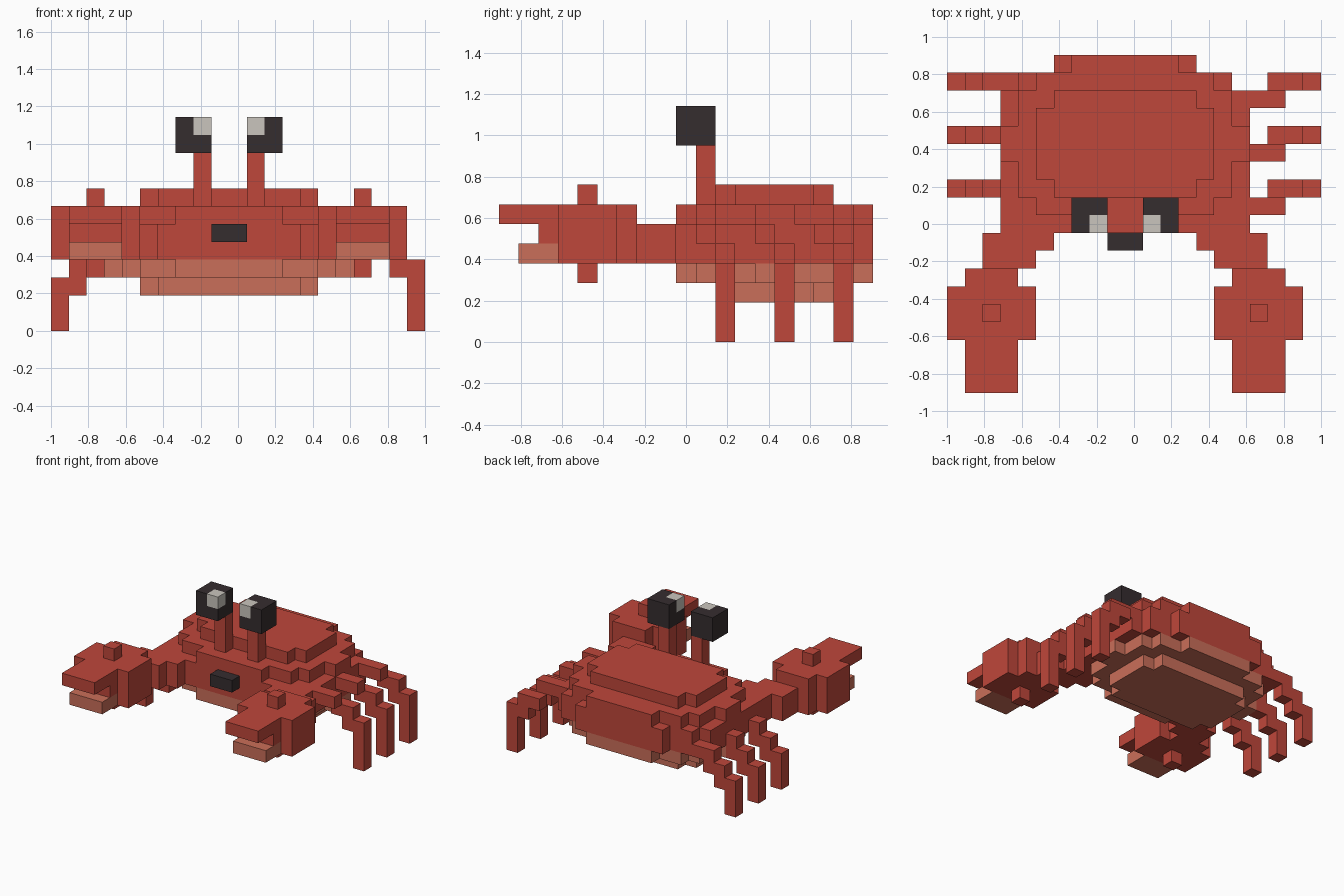
import bpy, bmesh
from mathutils import Vector

if "Cube" in bpy.data.objects:
    bpy.data.objects.remove(bpy.data.objects["Cube"])

# Everything sits on a block grid: 21 wide, 19 deep, 12 high
U = 2 / 21
MID_X, MID_Y = 10, 14  # centre of the shell in blocks


def place(x, y, z):
    return Vector(((x - 10.5) * U, (y - 9.5) * U, z * U))


def material(name, rgb):
    m = bpy.data.materials.new(name)
    m.use_nodes = True
    m.diffuse_color = (*rgb, 1)
    m.node_tree.nodes["Principled BSDF"].inputs["Base Color"].default_value = (*rgb, 1)
    return m


RED = material("shell red", (0.52, 0.063, 0.043))
PINK = material("belly pink", (0.59, 0.157, 0.1))
DARK = material("eye dark", (0.036, 0.026, 0.028))
WHITE = material("eye white", (0.59, 0.56, 0.51))


def finish(name, bm, mat):
    bmesh.ops.recalc_face_normals(bm, faces=bm.faces)
    mesh = bpy.data.meshes.new(name)
    bm.to_mesh(mesh)
    bm.free()
    mesh.materials.append(mat)
    obj = bpy.data.objects.new(name, mesh)
    bpy.context.collection.objects.link(obj)
    return obj


def blocks(name, mat, boxes, flip=False):
    """Join boxes given as x, y, z ranges; flip mirrors them across the shell."""
    bm = bmesh.new()
    for (x0, x1), (y0, y1), (z0, z1) in boxes:
        if flip:
            x0, x1 = 2 * MID_X - x1, 2 * MID_X - x0
        a, b = place(x0, y0, z0), place(x1, y1, z1)
        for v in bmesh.ops.create_cube(bm, size=1)["verts"]:
            v.co = (a + b) / 2 + Vector(p * q for p, q in zip(v.co, b - a))
    return finish(name, bm, mat)


def slab(name, mat, steps, z0, z1):
    """Extrude a stepped oval from (half width, half depth) steps."""
    quarter, depth = [], 0
    for w, d in steps:
        quarter += [(w, depth), (w, d)]
        depth = d
    quarter = quarter[1:]
    half = quarter + [(-x, y) for x, y in reversed(quarter)]
    ring = half + [(-x, -y) for x, y in half]
    bm = bmesh.new()
    face = bm.faces.new([bm.verts.new(place(MID_X + x, MID_Y + y, z0)) for x, y in ring])
    new = bmesh.ops.extrude_face_region(bm, geom=[face])["geom"]
    top = [g for g in new if isinstance(g, bmesh.types.BMVert)]
    bmesh.ops.translate(bm, verts=top, vec=(0, 0, (z1 - z0) * U))
    return finish(name, bm, mat)


# Body in stacked layers
small = [(5, 2), (4, 3)]
medium = [(7, 1), (6, 3), (5, 4), (3, 5)]
large = [(7, 3), (6, 4), (4, 5)]
slab("belly_bottom", PINK, small, 2, 3)
slab("belly_rim", PINK, medium, 3, 4)
slab("shell_middle", RED, large, 4, 6)
slab("shell_upper", RED, medium, 6, 7)
slab("shell_top", RED, small, 7, 8)
blocks("mouth", DARK, [((9, 11), (8, 9), (5, 6))])

# Eyes, arms and claws on both sides
for side, flip in (("right", False), ("left", True)):
    blocks(side + "_eye_stalk", RED, [((8, 9), (10, 11), (7, 10))], flip)
    blocks(side + "_eye", DARK, [
        ((7, 9), (9, 11), (10, 11)),
        ((7, 9), (10, 11), (11, 12)),
        ((7, 8), (9, 10), (11, 12))], flip)
    blocks(side + "_eye_glint", WHITE, [((8, 9), (9, 10), (11, 12))], flip)
    blocks(side + "_arm", RED, [
        ((3, 6), (9, 10), (4, 6)),
        ((3, 4), (10, 11), (4, 6)),
        ((2, 6), (8, 9), (4, 6)),
        ((2, 5), (7, 8), (4, 6))], flip)
    blocks(side + "_claw", RED, [
        ((1, 4), (6, 7), (4, 7)),
        ((0, 5), (3, 6), (4, 7)),
        ((1, 4), (2, 3), (5, 7)),
        ((1, 4), (0, 2), (6, 7)),
        ((2, 3), (4, 5), (7, 8)),
        ((2, 3), (4, 5), (3, 4))], flip)
    blocks(side + "_claw_lower_pincer", PINK, [((1, 4), (1, 3), (4, 5))], flip)

# Stair-stepped legs, three per side; the left ones reach further out
for y, label in ((11, "front"), (14, "middle"), (17, "back")):
    row, inner = (y, y + 1), (y - 1, y)
    blocks("right_" + label + "_leg", RED, [
        ((0, 1), row, (0, 2)),
        ((0, 2), row, (2, 3)),
        ((1, 3), row, (3, 4)),
        ((2, 4), row, (4, 5))])
    blocks("left_" + label + "_leg", RED, [
        ((20, 21), row, (0, 3)),
        ((19, 21), row, (3, 4)),
        ((18, 20), row, (4, 5)),
        ((17, 19), inner, (5, 6))])
